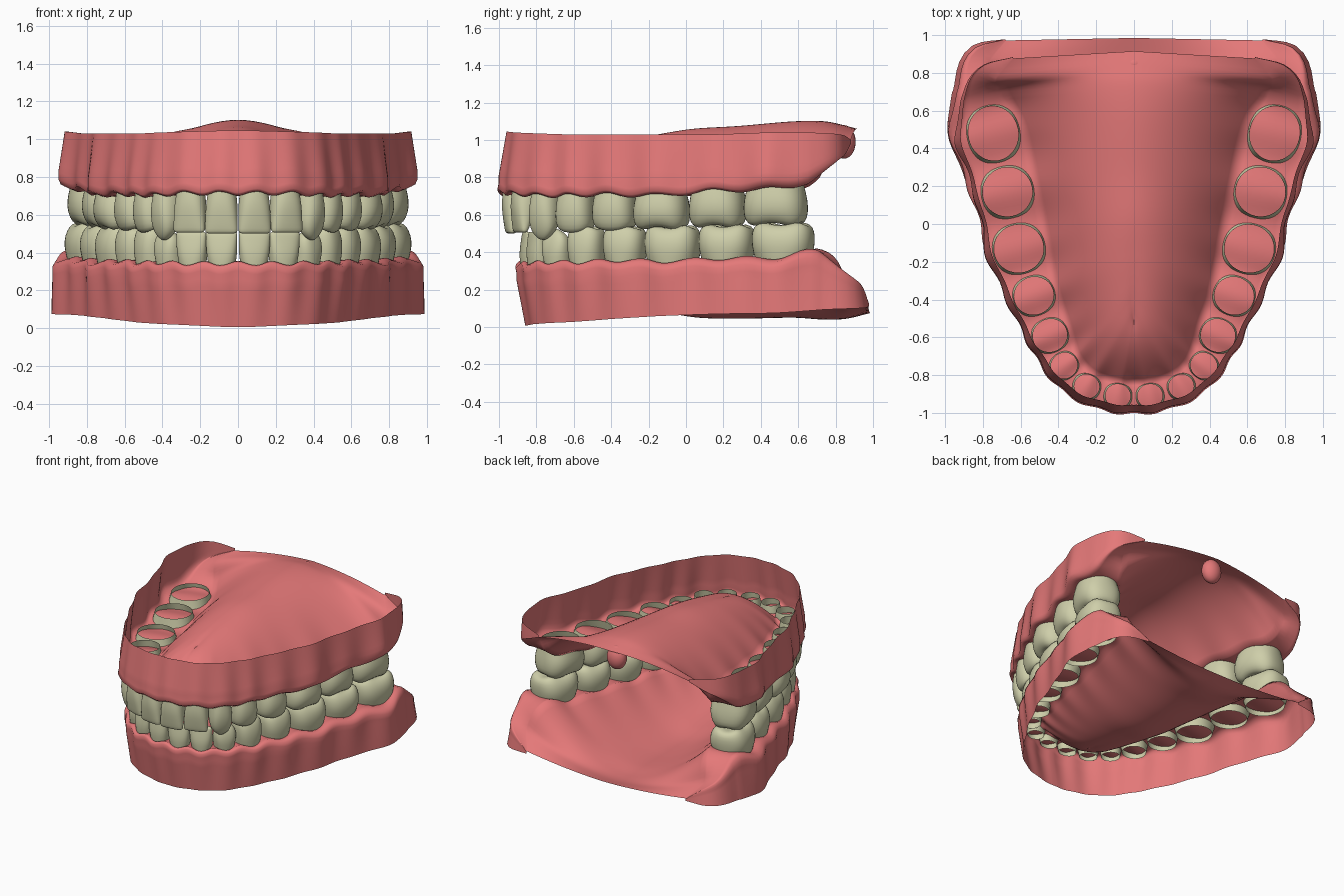
import bpy, bmesh, math
from mathutils import Vector

if "Cube" in bpy.data.objects:
    bpy.data.objects.remove(bpy.data.objects["Cube"])


def material(name, col):
    m = bpy.data.materials.new(name)
    m.diffuse_color = (*col, 1)
    m.use_nodes = True
    m.node_tree.nodes["Principled BSDF"].inputs["Base Color"].default_value = m.diffuse_color
    return m


PINK = material("gum_pink", (0.78, 0.19, 0.19))
IVORY = material("tooth_ivory", (0.62, 0.62, 0.40))


def interp(table, s):
    """Smooth (Hermite) lookup of a row of values at station s."""
    n = len(table)
    i = max(k for k in range(n - 1) if table[k][0] <= s or k == 0)

    def slope(k, j):
        lo, hi = max(k - 1, 0), min(k + 1, n - 1)
        return (table[hi][j] - table[lo][j]) / (table[hi][0] - table[lo][0])
    a, b = table[i], table[i + 1]
    d = b[0] - a[0]
    t = (s - a[0]) / d
    return [(2*t**3 - 3*t*t + 1)*a[j] + (t**3 - 2*t*t + t)*d*slope(i, j)
            + (3*t*t - 2*t**3)*b[j] + (t**3 - t*t)*d*slope(i + 1, j)
            for j in range(1, len(a))]


def frame(table, s):
    """Arch point, tangent and outward normal at station s."""
    v = interp(table, s)
    e = 0.02
    p, q = interp(table, max(s - e, 0)), interp(table, min(s + e, table[-1][0]))
    t = Vector((q[0] - p[0], q[1] - p[1], 0)).normalized()
    if s == 0:
        t = Vector((1, 0, 0))
    return Vector((v[0], v[1], 0)), t, Vector((t.y, -t.x, 0)), v


def make(name, rows, closed, mat, subsurf=0, cap=False):
    """Loft rows of points into a half model, mirrored across x."""
    bm = bmesh.new()
    vs = [[bm.verts.new(p) for p in r] for r in rows]
    m = len(rows[0])
    for r0, r1 in zip(vs, vs[1:]):
        for k in range(m if closed else m - 1):
            j = (k + 1) % m
            bm.faces.new((r0[k], r0[j], r1[j], r1[k]))
    if cap:
        bm.faces.new(vs[-1])
    bmesh.ops.recalc_face_normals(bm, faces=bm.faces)
    for f in bm.faces:
        f.smooth = True
    me = bpy.data.meshes.new(name)
    bm.to_mesh(me)
    bm.free()
    ob = bpy.data.objects.new(name, me)
    bpy.context.collection.objects.link(ob)
    me.materials.append(mat)
    mir = ob.modifiers.new("mirror", 'MIRROR')
    mir.use_mirror_merge = not closed
    mir.merge_threshold = 0.002
    if subsurf:
        sub = ob.modifiers.new("smooth", 'SUBSURF')
        sub.levels = sub.render_levels = subsurf
    return ob


# arch stations: s, x, y, ridge half width, gum z, rim z, rim offset,
# bulge offset, midline y, midline z   (teeth sit at s = 0.5, 1.5 ...)
UPPER = [
    (0, 0, -.915, .075, .71, 1.045, .045, .085, -.50, .94),
    (.5, .085, -.91, .075, .71, 1.045, .045, .085, -.49, .945),
    (1.5, .25, -.86, .075, .71, 1.04, .05, .085, -.45, .96),
    (2.5, .37, -.75, .085, .70, 1.035, .06, .095, -.40, .975),
    (3.5, .445, -.59, .105, .70, 1.03, .09, .12, -.30, 1.0),
    (4.5, .53, -.38, .12, .705, 1.03, .11, .14, -.15, 1.03),
    (5.5, .61, -.13, .15, .70, 1.03, .14, .17, .04, 1.06),
    (6.5, .67, .17, .15, .725, 1.03, .15, .17, .28, 1.075),
    (7.5, .745, .48, .15, .735, 1.04, .17, .20, .58, 1.10),
    (8.1, .79, .67, .10, .77, 1.04, .11, .13, .74, 1.10),
    (8.6, .775, .79, .06, .90, 1.03, .055, .06, .84, 1.08),
    (9, .64, .88, .004, .985, 1.0, .003, .004, .915, 1.06)]
LOWER = [
    (0, 0, -.835, .06, .345, .005, .025, .07, -.48, .155),
    (.5, .085, -.83, .06, .345, .007, .025, .07, -.47, .15),
    (1.5, .24, -.785, .065, .345, .015, .035, .075, -.43, .14),
    (2.5, .36, -.685, .075, .35, .022, .06, .09, -.37, .125),
    (3.5, .445, -.53, .10, .35, .03, .09, .12, -.27, .105),
    (4.5, .53, -.325, .115, .36, .045, .13, .15, -.12, .08),
    (5.5, .61, -.07, .14, .355, .06, .17, .18, .07, .05),
    (6.5, .685, .22, .145, .37, .07, .19, .19, .30, .045),
    (7.5, .765, .52, .145, .375, .075, .22, .21, .58, .05),
    (8.1, .80, .72, .10, .41, .09, .165, .14, .74, .04),
    (8.6, .81, .875, .06, .26, .10, .09, .07, .86, .045),
    (9, .68, .975, .004, .125, .11, .004, .004, .985, .075)]


# gums: open sheet from outer rim, over the ridge, to the midline
def gum(name, table, up):
    rows = []
    N = 108
    for k in range(N + 1):
        s = 9 * k / N
        c, t, n, (x, y, r, gz, rim, wr, wb, my, mz) = frame(table, s)
        fade = min(1, max(0, (8.2 - s) / .5))
        wave = math.cos(2 * math.pi * s) * fade     # +1 between teeth
        gz0 = gz
        gz -= up * .011 * wave
        rip = -.08 * r * wave
        h = rim - gz

        def at(o, z):
            p = c + n * o
            return Vector((max(p.x, 0) if k else 0, p.y, z))
        row = []
        for f in (1, .85, .7, .55, .4, .27):
            w = wb + (wr - wb) * ((f - .27) / .73)
            row.append(at(w + rip * (1.2 - .7 * f), gz + h * f))
        row += [at(wb + rip, gz + h * .15),
                at(.5 * (wb + r) + .012 * fade + rip, gz + h * .05),
                at(r * .99 + rip, gz + h * .005),
                at(r * .8 + rip, gz + h * .02),
                at(0, gz + h * .03), at(-r * .8, gz + h * .02)]
        L = at(-r, gz)
        M = Vector((0, my, mz))
        for i in range(17):
            f = i / 16
            z = gz0 + (gz - gz0) * (1 - f) ** 5 + (mz - gz0) * (1 - (1 - f) ** 1.9)
            row.append(Vector((L.x + (M.x - L.x) * f, L.y + (M.y - L.y) * f, z)))
        rows.append(row)
    return make(name, rows, False, PINK)


gum("upper_gum", UPPER, 1)
gum("lower_gum", LOWER, -1)

# tooth ring profiles: height fraction, width, depth, outward shift
INCISOR = [(-.28, .82, .86, 0), (0, .93, .96, 0), (.3, 1.02, .93, .08), (.6, 1.05, .68, .22),
           (.9, 1.06, .42, .34), (.98, 1.03, .32, .36), (1, .85, .18, .36)]
CANINE = [(-.28, .86, .86, 0), (0, .92, .97, 0), (.3, 1.02, .98, .08), (.6, 1.02, .8, .16),
          (.8, .85, .55, .24), (.93, .5, .32, .28), (1, .15, .12, .28)]
MOLAR = [(-.28, .88, .9, 0), (0, .94, .97, 0), (.3, 1.01, 1.05, 0), (.65, 1.03, 1.02, 0),
         (.9, .97, .85, 0), (1, .8, .65, 0), (.95, .45, .36, 0), (.88, .12, .1, 0)]
NAMES = ["central_incisor", "lateral_incisor", "canine", "first_premolar",
         "second_premolar", "first_molar", "second_molar", "third_molar"]


def tooth(name, table, i, half, tip):
    c, t, n, v = frame(table, i + .5)
    if i < 2:                      # front teeth turn less than the arch
        t = (t + Vector((.6, 0, 0))).normalized()
        n = Vector((t.y, -t.x, 0))
    depth, gz = v[2], v[3]
    prof = INCISOR if i < 2 else CANINE if i == 2 else MOLAR
    rows = []
    for f, a, b, sh in prof:
        ring = []
        for k in range(20):
            th = 2 * math.pi * k / 20
            cu, sv = math.cos(th), math.sin(th)
            e = 1 if f < 0 else .9 if f == 0 else .77      # round neck, squarer crown
            u = math.copysign(abs(cu) ** e, cu) * half * a
            w = math.copysign(abs(sv) ** e, sv) * depth * b + sh * depth
            ff = f
            if prof is MOLAR and f >= .9 and a > .3:     # cusps
                ff -= .05 * math.cos((4 if i > 4 else 2) * th)
            p = c + t * u + n * w
            ring.append(Vector((p.x, p.y, gz + (tip - gz) * ff)))
        rows.append(ring)
    make(name, rows, True, IVORY, 1, True)


UP_HALF = [.083, .083, .08, .1, .115, .147, .15, .168]
UP_TIP = [.50, .505, .465, .51, .52, .525, .535, .545]
LO_HALF = [.08, .08, .08, .098, .114, .147, .148, .165]
LO_TIP = [.51, .51, .525, .535, .535, .54, .545, .555]
for i, nm in enumerate(NAMES):
    tooth("upper_" + nm, UPPER, i, UP_HALF[i], UP_TIP[i])
    tooth("lower_" + nm, LOWER, i, LO_HALF[i], LO_TIP[i])

# uvula: rounded lobe hanging from the rear of the palate
bpy.ops.mesh.primitive_uv_sphere_add(segments=24, ring_count=14, radius=1, location=(0, .845, .99))
uv = bpy.context.object
uv.name = "uvula"
uv.scale = (.075, .062, .09)
uv.data.materials.append(PINK)
bpy.ops.object.shade_smooth()
